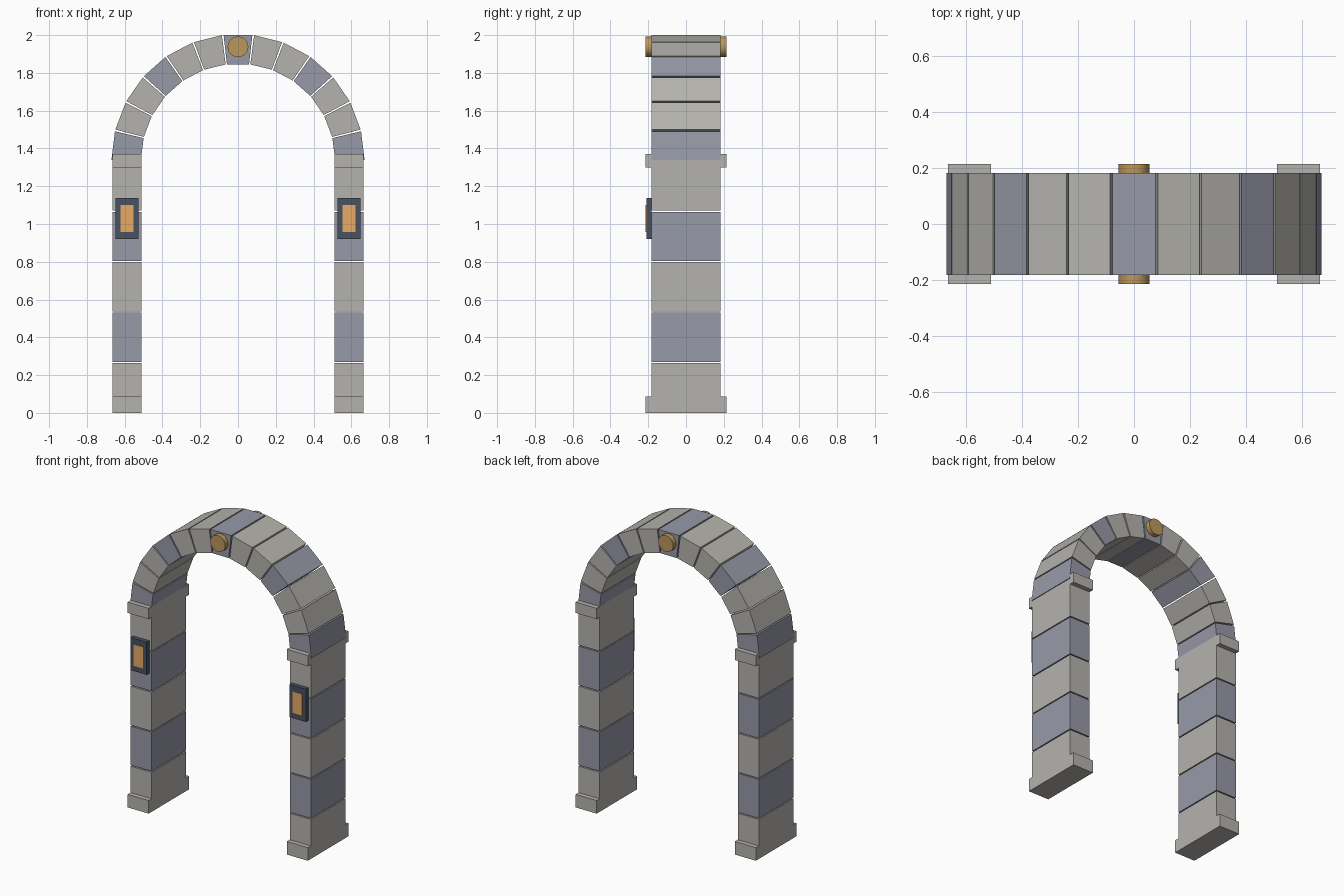
import bpy, bmesh, math
from mathutils import Matrix

if "Cube" in bpy.data.objects:
    bpy.data.objects.remove(bpy.data.objects["Cube"])

def material(name, rgb):
    m = bpy.data.materials.new(name)
    m.diffuse_color = (*rgb, 1)
    m.use_nodes = True
    m.node_tree.nodes["Principled BSDF"].inputs["Base Color"].default_value = m.diffuse_color
    return m

STONE = material("pale_stone", (0.46, 0.45, 0.42))
SLATE = material("blue_stone", (0.31, 0.32, 0.39))
IRON = material("dark_iron", (0.065, 0.085, 0.12))
GLOW = material("amber_glass", (0.80, 0.40, 0.13))
GOLD = material("brass", (0.50, 0.31, 0.10))

def finish(name, bm, mat):
    bmesh.ops.recalc_face_normals(bm, faces=bm.faces)
    me = bpy.data.meshes.new(name)
    bm.to_mesh(me)
    bm.free()
    me.materials.append(mat)
    ob = bpy.data.objects.new(name, me)
    bpy.context.collection.objects.link(ob)
    return ob

def prism(name, profile, y0, y1, mat):
    """Extrude an (x, z) outline from y0 to y1."""
    bm = bmesh.new()
    face = bm.faces.new([bm.verts.new((x, y0, z)) for x, z in profile])
    ext = bmesh.ops.extrude_face_region(bm, geom=[face])
    moved = [v for v in ext["geom"] if isinstance(v, bmesh.types.BMVert)]
    bmesh.ops.translate(bm, verts=moved, vec=(0, y1 - y0, 0))
    return finish(name, bm, mat)

def box(name, x0, x1, y0, y1, z0, z1, mat):
    return prism(name, [(x0, z0), (x1, z0), (x1, z1), (x0, z1)], y0, y1, mat)

R_IN, R_OUT = 0.514, 0.67      # arch radii
SPRING = 1.335                 # height where the arch starts
D, D_TRIM = 0.182, 0.2135      # half depths of wall and trim
X0, X1 = 0.51, 0.665           # pillar sides
COURSES, WEDGES, GAP = 5, 13, 0.0035

for side, s in (("left", -1), ("right", 1)):
    a, b = sorted((s * X0, s * X1))
    # stacked pillar blocks
    h = SPRING / COURSES
    for i in range(COURSES):
        box(f"{side}_pillar_block_{i}", a, b, -D, D,
            i * h + (GAP if i else 0), (i + 1) * h - GAP, SLATE if i % 2 else STONE)
    # plinth and capital
    box(f"{side}_plinth", a, b, -D_TRIM, D_TRIM, 0, 0.087, STONE)
    box(f"{side}_capital", a, b, -D_TRIM, D_TRIM, 1.298, 1.37, STONE)
    # wall lantern on the front
    c = s * (X0 + X1) / 2
    box(f"{side}_lantern_frame", c - 0.06, c + 0.06, -0.21, -D, 0.92, 1.138, IRON)
    box(f"{side}_lantern_pane", c - 0.034, c + 0.034, -D_TRIM, -0.2, 0.957, 1.1, GLOW)

# arch wedges
step = math.pi / WEDGES
margin = math.radians(0.38)
for i in range(WEDGES):
    t0, t1 = i * step + margin, (i + 1) * step - margin
    outline = [(r * math.cos(t), SPRING + r * math.sin(t))
               for r, t in ((R_IN, t0), (R_OUT, t0), (R_OUT, t1), (R_IN, t1))]
    prism("keystone" if i == WEDGES // 2 else f"arch_stone_{i}", outline, -D, D,
          STONE if i % 3 else SLATE)

# round bosses on both faces of the keystone
for side, s in (("front", -1), ("back", 1)):
    bm = bmesh.new()
    place = Matrix.Translation((0, s * (D + D_TRIM) / 2, 1.938)) @ Matrix.Rotation(math.pi / 2, 4, 'X')
    bmesh.ops.create_cone(bm, cap_ends=True, segments=20, radius1=0.055, radius2=0.055,
                          depth=D_TRIM - D, matrix=place)
    for f in bm.faces:
        f.smooth = len(f.verts) == 4
    finish(f"{side}_boss", bm, GOLD)
